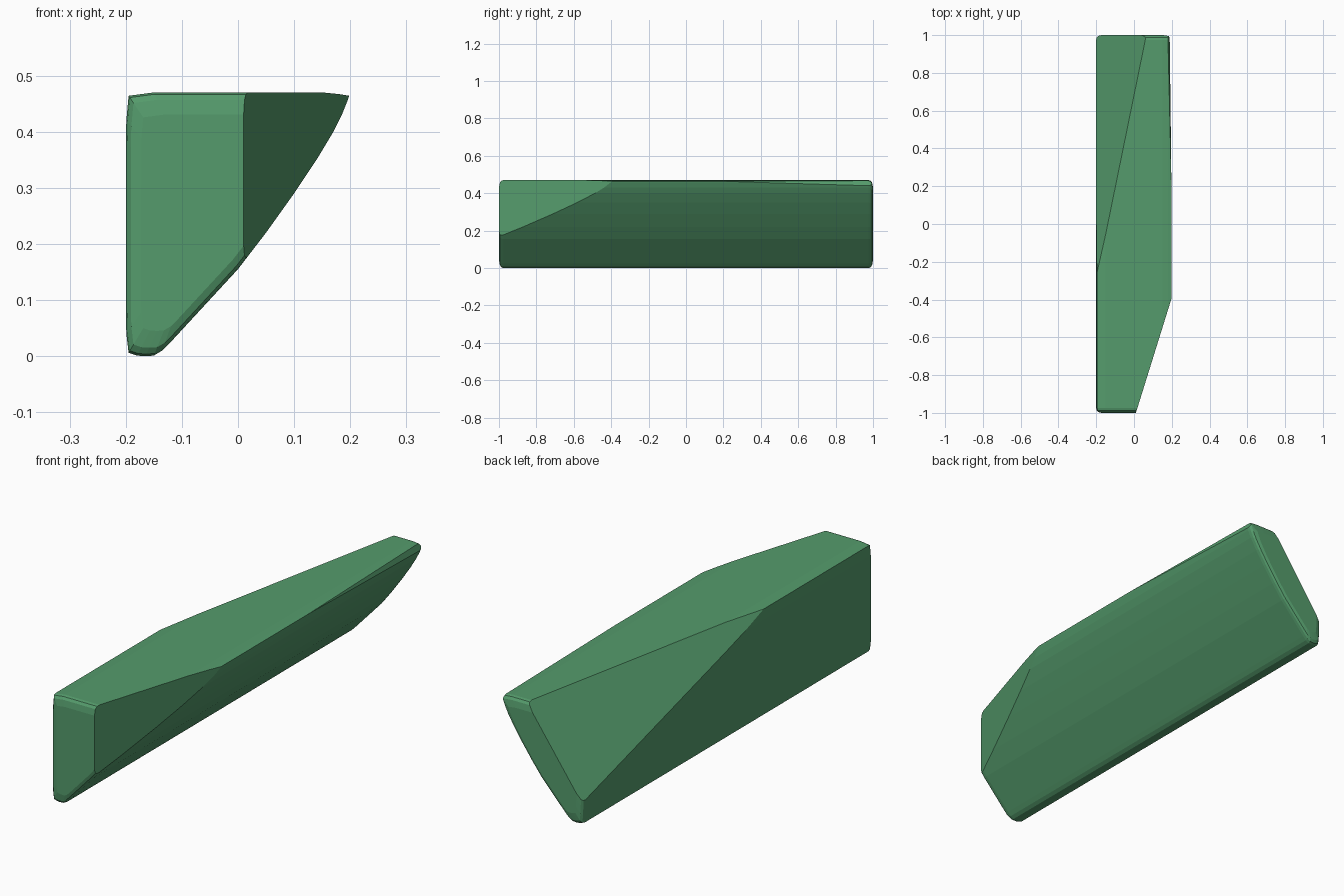
import bpy, bmesh, math
from mathutils import Vector

if "Cube" in bpy.data.objects:
    bpy.data.objects.remove(bpy.data.objects["Cube"])

# Cross-section (x, z): flat left side and top, bowed sloping right side
profile = [(-0.195, 0.006), (-0.18, 0.001), (-0.165, 0.0), (-0.15, 0.001),
           (-0.135, 0.01), (-0.12, 0.025), (0.0, 0.155), (0.05, 0.22),
           (0.10, 0.29), (0.14, 0.35), (0.17, 0.40), (0.185, 0.43),
           (0.195, 0.455), (0.198, 0.464), (0.18, 0.467), (0.15, 0.47),
           (-0.15, 0.47), (-0.195, 0.464), (-0.199, 0.42), (-0.20, 0.38),
           (-0.20, 0.08), (-0.199, 0.04)]
# Softened ends: (distance from the middle, section scale)
rings = [(0.975, 1.0), (0.987, 0.985), (0.995, 0.94), (1.0, 0.82)]
cx, cz = -0.05, 0.25

bm = bmesh.new()
for side in (-1, 1):
    for y, s in rings:
        for x, z in profile:
            bm.verts.new((cx + (x - cx) * s, side * y, cz + (z - cz) * s))
hull = bmesh.ops.convex_hull(bm, input=bm.verts[:])
loose = [v for v in bm.verts if not v.link_faces]
bmesh.ops.delete(bm, geom=loose, context='VERTS')


def slice_off(a, b, c):
    """Cut along the plane through three points, keeping the middle."""
    a, b, c = Vector(a), Vector(b), Vector(c)
    n = (b - a).cross(c - a).normalized()
    if n.dot(Vector((cx, 0, cz)) - a) > 0:
        n.negate()
    bmesh.ops.bisect_plane(bm, geom=bm.verts[:] + bm.edges[:] + bm.faces[:],
                           dist=1e-5, plane_co=a, plane_no=n, clear_outer=True)
    bmesh.ops.holes_fill(bm, edges=[e for e in bm.edges if e.is_boundary], sides=0)


# Vertical cut on the front right, long cut on the back left, sliver at back right
slice_off((0.01, -1, 0.47), (0.20, -0.39, 0.47), (0.01, -1, 0.0))
slice_off((-0.20, -0.30, 0.47), (0.065, 1, 0.47), (-0.20, 1, 0.10))
slice_off((0.198, 0.2, 0.464), (0.178, 1, 0.47), (0.188, 1, 0.442))

bmesh.ops.dissolve_limit(bm, angle_limit=math.radians(0.5),
                         verts=bm.verts[:], edges=bm.edges[:])
bmesh.ops.recalc_face_normals(bm, faces=bm.faces[:])
mesh = bpy.data.meshes.new("faceted_block")
bm.to_mesh(mesh)
bm.free()
block = bpy.data.objects.new("faceted_block", mesh)
bpy.context.collection.objects.link(block)

# Green finish
mat = bpy.data.materials.new("green")
mat.diffuse_color = (0.09, 0.33, 0.15, 1)
mat.use_nodes = True
mat.node_tree.nodes["Principled BSDF"].inputs["Base Color"].default_value = mat.diffuse_color
mesh.materials.append(mat)
